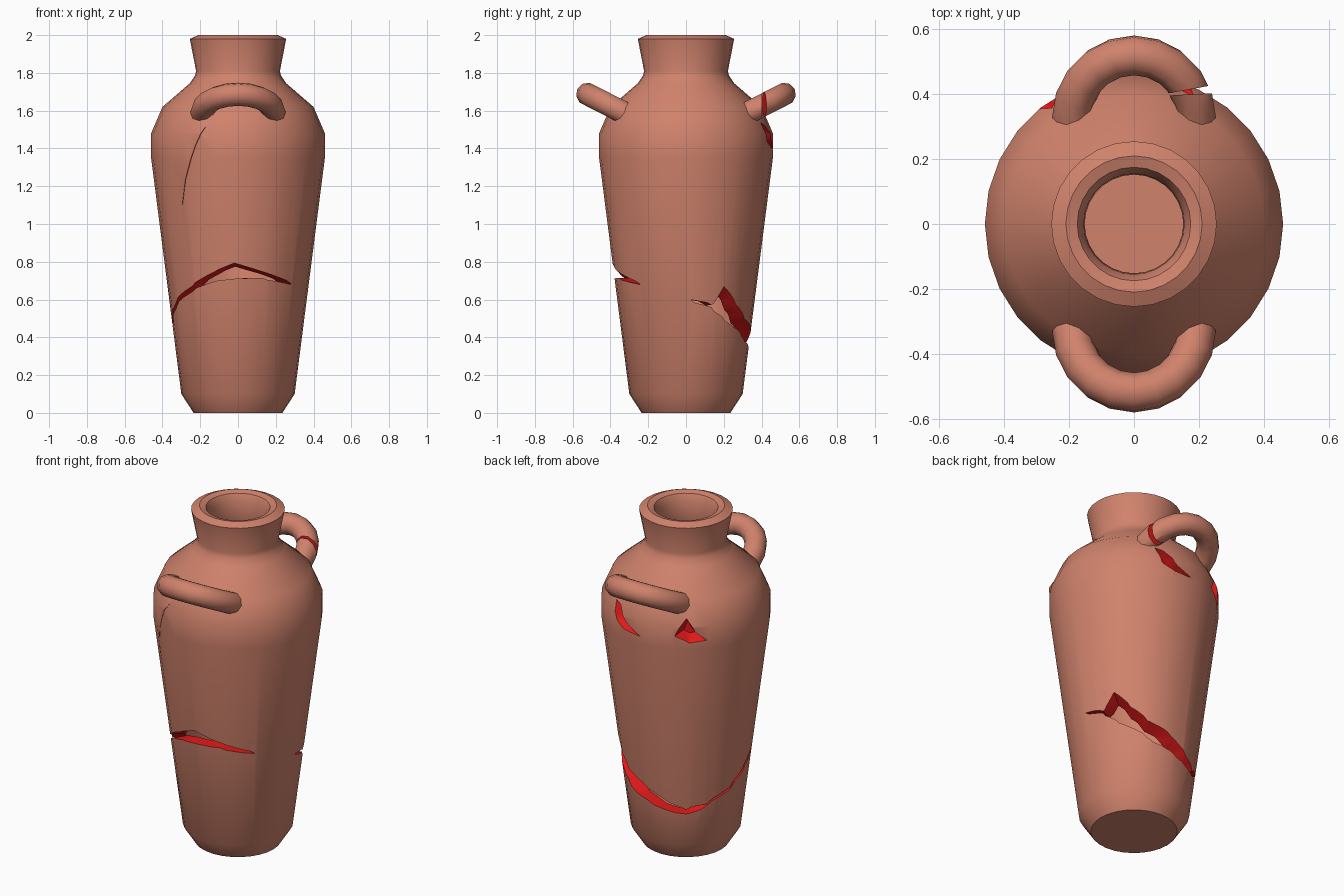
import bpy, bmesh
from math import sin, cos, pi, radians
from mathutils import Vector

if "Cube" in bpy.data.objects:
    bpy.data.objects.remove(bpy.data.objects["Cube"])


def material(name, rgb):
    m = bpy.data.materials.new(name)
    m.diffuse_color = (*rgb, 1)
    m.use_nodes = True
    m.node_tree.nodes["Principled BSDF"].inputs["Base Color"].default_value = m.diffuse_color
    return m


clay = material("clay", (0.63, 0.225, 0.15))
broken = material("broken_clay", (0.80, 0.01, 0.01))


def make_object(name, verts, faces, mat_index=0):
    me = bpy.data.meshes.new(name)
    me.from_pydata(verts, [], faces)
    me.materials.append(clay)
    me.materials.append(broken)
    bm = bmesh.new()
    bm.from_mesh(me)
    if mat_index:
        bmesh.ops.triangulate(bm, faces=bm.faces)
    bmesh.ops.recalc_face_normals(bm, faces=bm.faces)
    if bm.calc_volume(signed=True) < 0:
        bmesh.ops.reverse_faces(bm, faces=bm.faces)
    for f in bm.faces:
        f.material_index = mat_index
    bm.to_mesh(me)
    bm.free()
    ob = bpy.data.objects.new(name, me)
    bpy.context.collection.objects.link(ob)
    return ob


def loft(name, rings, mat_index=0):
    """Closed skin over a row of equal sized rings, capped at both ends."""
    n = len(rings[0])
    verts = [p for r in rings for p in r]
    faces = [(i*n + j, i*n + (j+1) % n, (i+1)*n + (j+1) % n, (i+1)*n + j)
             for i in range(len(rings) - 1) for j in range(n)]
    faces += [tuple(range(n)), tuple(range(len(verts) - n, len(verts)))]
    return make_object(name, verts, faces, mat_index)


def polar(r, deg, z):
    a = radians(deg)
    return Vector((r*cos(a), r*sin(a), z))


# Pot: outside up to the rim, then down the inside to the floor
profile = [(0.235, 0), (0.30, 0.10), (0.46, 1.35), (0.46, 1.48), (0.40, 1.62),
           (0.255, 1.745), (0.228, 1.785), (0.222, 1.81), (0.255, 1.98), (0.21, 2.0),
           (0.175, 1.99), (0.155, 1.95), (0.152, 1.78), (0.32, 1.56),
           (0.375, 1.46), (0.375, 1.35), (0.23, 0.14), (0.18, 0.09)]
SIDES = 28
pot = loft("pot", [[polar(r, 360*k/SIDES, z) for k in range(SIDES)] for r, z in profile])


# Handles: tilted half rings with short straight feet
def handle(name, side):
    path = [(0.19, 0.32)] + [(0.19*cos(pi*k/10), 0.33 + 0.19*sin(pi*k/10)) for k in range(11)]
    path += [(-0.19, 0.32)]
    pts = [Vector((x, y*side, 1.60 + (y - 0.35)*0.51)) for x, y in path]
    up = Vector((0, -0.51*side, 1)).normalized()
    rings = []
    for i, p in enumerate(pts):
        t = (pts[min(i+1, len(pts)-1)] - pts[max(i-1, 0)]).normalized()
        across = t.cross(up)
        rings.append([p + 0.062*(cos(2*pi*k/10)*across + sin(2*pi*k/10)*up) for k in range(10)])
    return loft(name, rings)


handle("front_handle", -1)
back_handle = handle("back_handle", 1)

# Long gap round the lower body: angle, lower edge, upper edge
gap = [(4, .597, .600), (22, .56, .575), (33, .51, .71), (47, .455, .61), (62, .40, .53),
       (88, .35, .46), (108, .315, .39), (125, .30, .34), (145, .345, .36), (170, .41, .43),
       (187, .48, .51), (205, .56, .59), (230, .645, .68), (250, .695, .755), (267, .71, .81),
       (290, .715, .755), (319, .68, .684)]
gap_cutter = loft("gap_cutter", [[polar(.2, a, lo), polar(.46, a, lo), polar(.46, a, hi),
                                  polar(.2, a, lo + .4*(hi - lo))] for a, lo, hi in gap], 1)

# Hairline crack below the front handle: angle, height
crack = [(226, 1.10), (236, 1.33), (246, 1.50), (253, 1.60)]
hairline = loft("hairline_cutter", [[polar(.40, a, z), polar(.52, a, z), polar(.52, a + .5, z),
                                     polar(.40, a + .3, z)] for a, z in crack], 1)


# Chips: angle/height outlines that narrow towards the axis
def chip_cutter(name, outline, r_in, shrink):
    n = len(outline)
    ca, cz = sum(a for a, z in outline)/n, sum(z for a, z in outline)/n
    inner = [polar(r_in, ca + (a-ca)*shrink, cz + (z-cz)*shrink) for a, z in outline]
    return loft(name, [[polar(0.52, a, z) for a, z in outline], inner], 1)


left_chip = chip_cutter("left_chip_cutter",
                        [(114, 1.42), (127, 1.365), (143, 1.38), (132, 1.46), (124, 1.58)], .385, .35)
right_chip = chip_cutter("right_chip_cutter",
                         [(60, 1.58), (68, 1.43), (80, 1.38), (97, 1.37), (80, 1.45), (69, 1.56)], .385, .4)

# Break through the right foot of the back handle
handle_break = loft("handle_break_cutter",
                    [[(.08, .395, z), (.28, .405, z), (.28, .435, z), (.08, .398, z)] for z in (1.4, 1.9)], 1)


def cut(target, cutters):
    """Subtract each cutter, changing solver if one returns nothing."""
    bpy.context.view_layer.objects.active = target
    for c in cutters:
        m = target.modifiers.new("cut", 'BOOLEAN')
        m.operation, m.object = 'DIFFERENCE', c
        for solver in ('MANIFOLD', 'EXACT', 'FLOAT'):
            m.solver = solver
            bpy.context.view_layer.update()
            result = target.evaluated_get(bpy.context.evaluated_depsgraph_get())
            if len(result.data.polygons) > 0.8*len(target.data.polygons):
                bpy.ops.object.modifier_apply(modifier=m.name)
                break
        else:
            target.modifiers.remove(m)


cutters = [gap_cutter, left_chip, right_chip, hairline]
cut(pot, cutters)
cut(back_handle, [handle_break])
for c in cutters + [handle_break]:
    bpy.data.objects.remove(c)

# Smooth skin with sharp breaks
for ob in bpy.data.objects:
    ob.select_set(True)
bpy.context.view_layer.objects.active = pot
bpy.ops.object.shade_smooth_by_angle(angle=radians(40))
